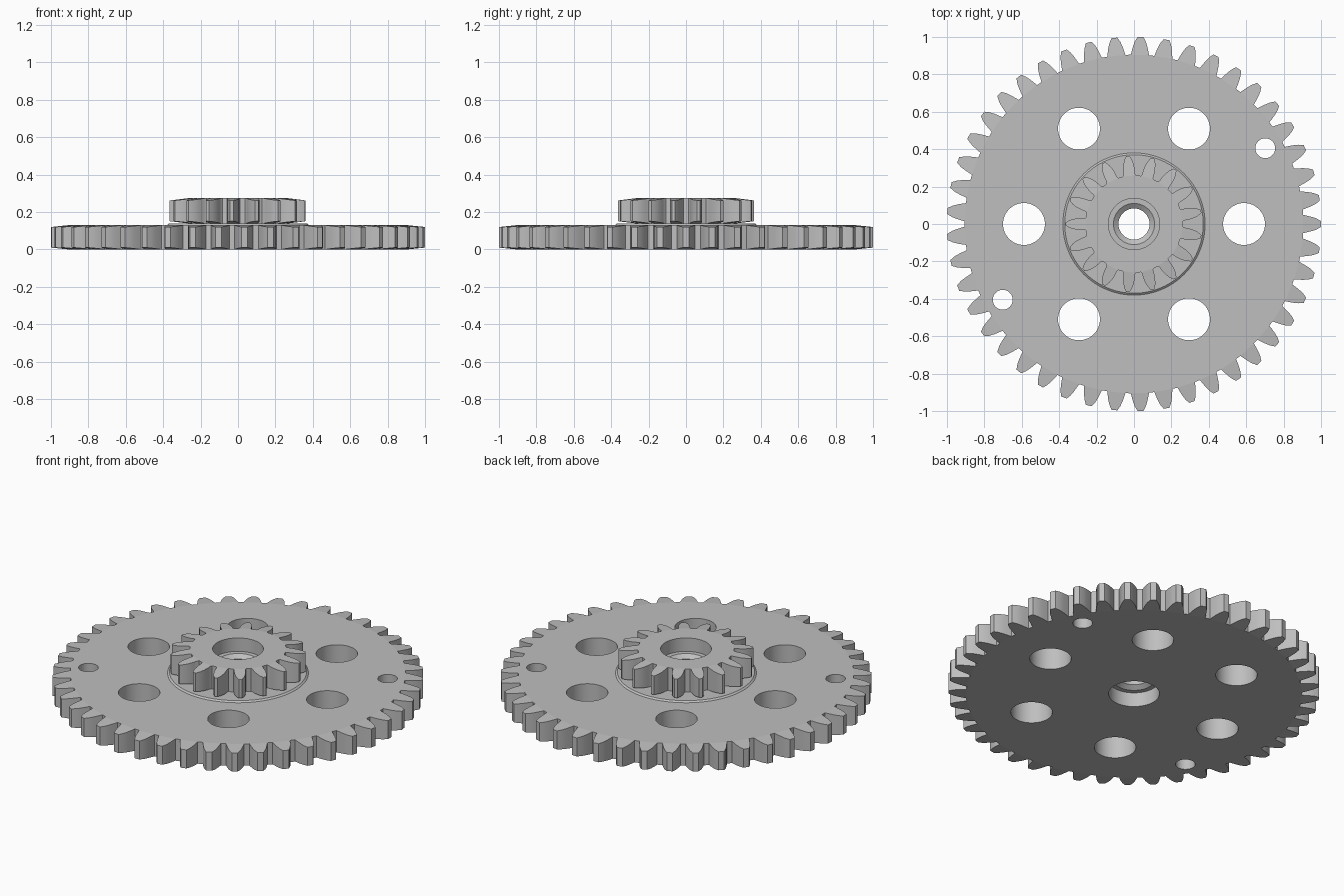
import bpy, bmesh, math
from math import cos, sin, radians, pi

if "Cube" in bpy.data.objects:
    bpy.data.objects.remove(bpy.data.objects["Cube"])

grey = bpy.data.materials.new("light grey plastic")
grey.use_nodes = True
colour = (0.52, 0.52, 0.52, 1)
grey.diffuse_color = colour
grey.node_tree.nodes["Principled BSDF"].inputs["Base Color"].default_value = colour


def finish(name, bm):
    bmesh.ops.recalc_face_normals(bm, faces=bm.faces[:])
    mesh = bpy.data.meshes.new(name)
    bm.to_mesh(mesh)
    bm.free()
    obj = bpy.data.objects.new(name, mesh)
    bpy.context.collection.objects.link(obj)
    mesh.materials.append(grey)
    return obj


def gear(name, teeth, phase, z0, z1, flank, drop):
    """Flank: (radius, half angle in degrees) from root to tip; tips slope by drop."""
    bm = bmesh.new()
    root, tip = flank[0][0], flank[-1][0]

    def vert(r, a, side):
        fall = drop * (r - root) / (tip - root)
        z = z1 - fall if side else z0 + fall
        return bm.verts.new((r * cos(a), r * sin(a), z))

    outlines = []
    for side in (0, 1):
        outline, flat = [], []
        for i in range(teeth):
            mid = phase + 2 * pi * i / teeth
            right = [vert(r, mid - radians(h), side) for r, h in flank]
            left = [vert(r, mid + radians(h), side) for r, h in flank]
            # sloped tooth end
            for a, b, c, d in zip(right, right[1:], left[1:], left):
                bm.faces.new((a, b, c, d))
            outline += right + left[::-1]
            flat += [right[0], left[0]]
        bm.faces.new(flat)
        outlines.append(outline)
    # tooth flanks and valleys
    low, high = outlines
    n = len(low)
    for i in range(n):
        j = (i + 1) % n
        bm.faces.new((low[i], low[j], high[j], high[i]))
    return finish(name, bm)


def lathe(name, profile, segments=64):
    """Closed solid of revolution from (radius, z) points, capped at both ends."""
    bm = bmesh.new()
    rings = [[bm.verts.new((r * cos(2 * pi * i / segments), r * sin(2 * pi * i / segments), z))
              for i in range(segments)] for r, z in profile]
    for a, b in zip(rings, rings[1:]):
        for i in range(segments):
            j = (i + 1) % segments
            bm.faces.new((a[i], a[j], b[j], b[i]))
    bm.faces.new(rings[0])
    bm.faces.new(rings[-1])
    return finish(name, bm)


def cut(obj, cutter):
    mod = obj.modifiers.new("cut", 'BOOLEAN')
    mod.operation = 'DIFFERENCE'
    mod.solver = 'EXACT'
    mod.object = cutter
    bpy.context.view_layer.objects.active = obj
    bpy.ops.object.modifier_apply(modifier=mod.name)


# Main parts
large_gear = gear("large_gear", 45, 0, 0, 0.13,
                  [(0.905, 3.1), (0.925, 2.75), (0.95, 2.3), (0.975, 1.75), (1.0, 0.9)], 0.01)
small_gear = gear("small_gear", 17, pi, 0.138, 0.275,
                  [(0.26, 7.6), (0.268, 6.6), (0.29, 6.1), (0.315, 5.2),
                   (0.342, 3.6), (0.365, 1.4)], 0.013)
hub_disc = lathe("hub_disc", [(0.38, 0.12), (0.38, 0.13), (0.37, 0.138)], 96)

# Stepped bore with an inner collar
bore = lathe("bore_cutter", [(0.137, -0.1), (0.137, 0.085), (0.11, 0.085), (0.083, 0.105),
                             (0.083, 0.175), (0.11, 0.195), (0.137, 0.195), (0.137, 0.4)])
cutters = [bore]

# Six lightening holes and two small pin holes
holes = [(0.588, 60 * i, 0.112) for i in range(6)] + [(0.81, 30, 0.053), (0.81, 210, 0.053)]
for dist, angle, radius in holes:
    hole = lathe("hole_cutter", [(radius, -0.1), (radius, 0.3)], 48)
    hole.location = (dist * cos(radians(angle)), dist * sin(radians(angle)), 0)
    cutters.append(hole)

bpy.context.view_layer.update()
for cutter in cutters:
    cut(large_gear, cutter)
for part in (small_gear, hub_disc):
    cut(part, bore)
for cutter in cutters:
    bpy.data.objects.remove(cutter)

for part in (large_gear, small_gear, hub_disc):
    bpy.ops.object.select_all(action='DESELECT')
    part.select_set(True)
    bpy.context.view_layer.objects.active = part
    bpy.ops.object.shade_smooth_by_angle(angle=radians(25))
    # keep flat ends crisp
    for poly in part.data.polygons:
        if abs(poly.normal.z) > 0.95:
            poly.use_smooth = False
